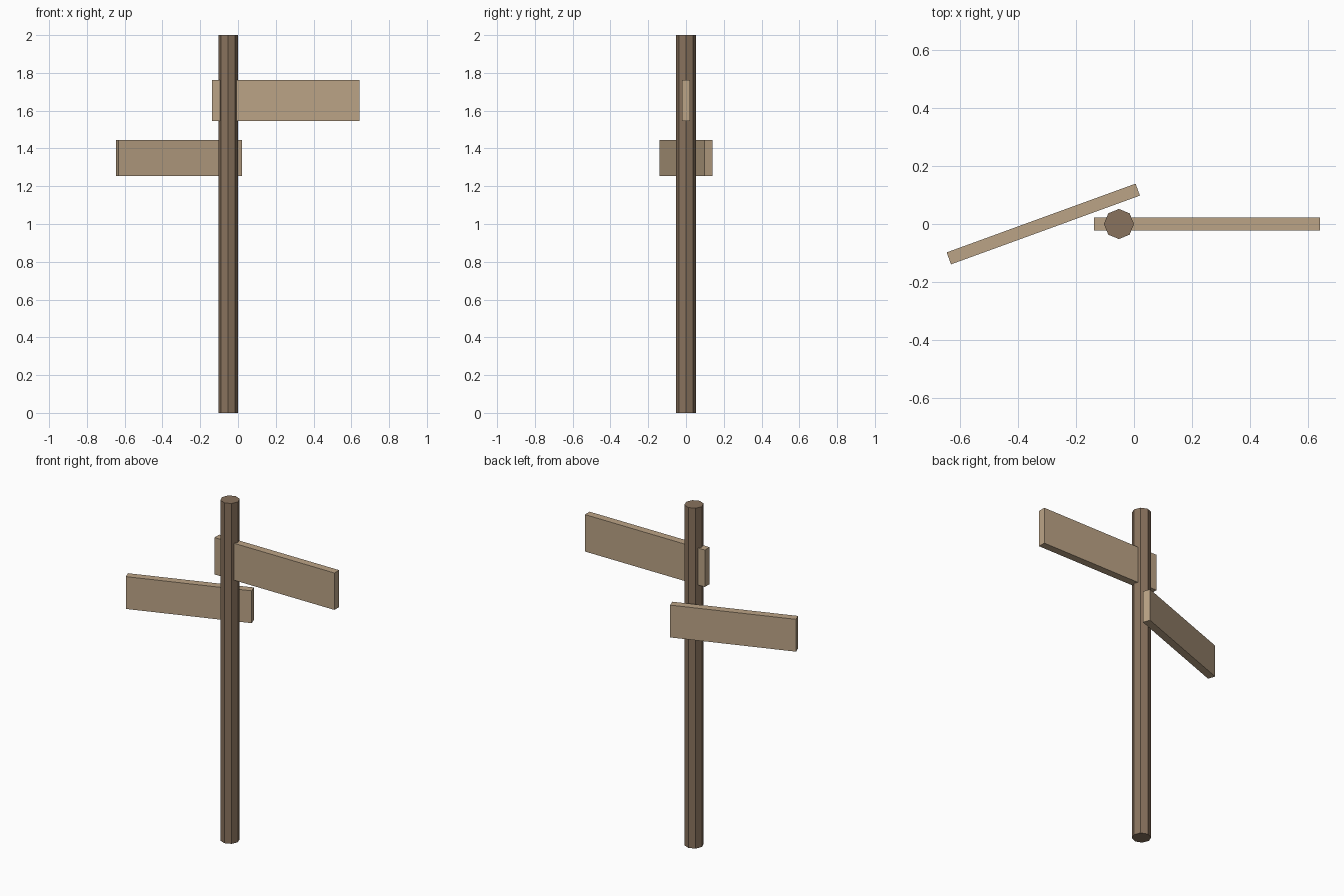
import bpy
from math import radians

cube = bpy.data.objects.get("Cube")
if cube:
    bpy.data.objects.remove(cube, do_unlink=True)


def make_material(name, color):
    mat = bpy.data.materials.new(name)
    mat.use_nodes = True
    mat.diffuse_color = color
    mat.node_tree.nodes["Principled BSDF"].inputs["Base Color"].default_value = color
    return mat


dark_wood = make_material("dark wood", (0.25, 0.17, 0.11, 1))
light_wood = make_material("light wood", (0.50, 0.37, 0.24, 1))


def make_board(name, x, bottom, top, length, angle=0):
    """Flat plank standing on edge, turned about the vertical axis."""
    bpy.ops.mesh.primitive_cube_add(size=1, location=(x, 0, (bottom + top) / 2),
                                    rotation=(0, 0, radians(angle)))
    board = bpy.context.object
    board.name = name
    board.scale = (length, 0.044, top - bottom)
    board.data.materials.append(light_wood)


# Eight-sided post
bpy.ops.mesh.primitive_cylinder_add(vertices=8, radius=0.052, depth=2,
                                    location=(-0.052, 0, 1))
post = bpy.context.object
post.name = "post"
post.data.materials.append(dark_wood)

# Upper board runs through the post, lower board is fixed behind it
make_board("upper_board", 0.252, 1.545, 1.762, 0.78)
make_board("lower_board", -0.313, 1.255, 1.445, 0.694, 20)
